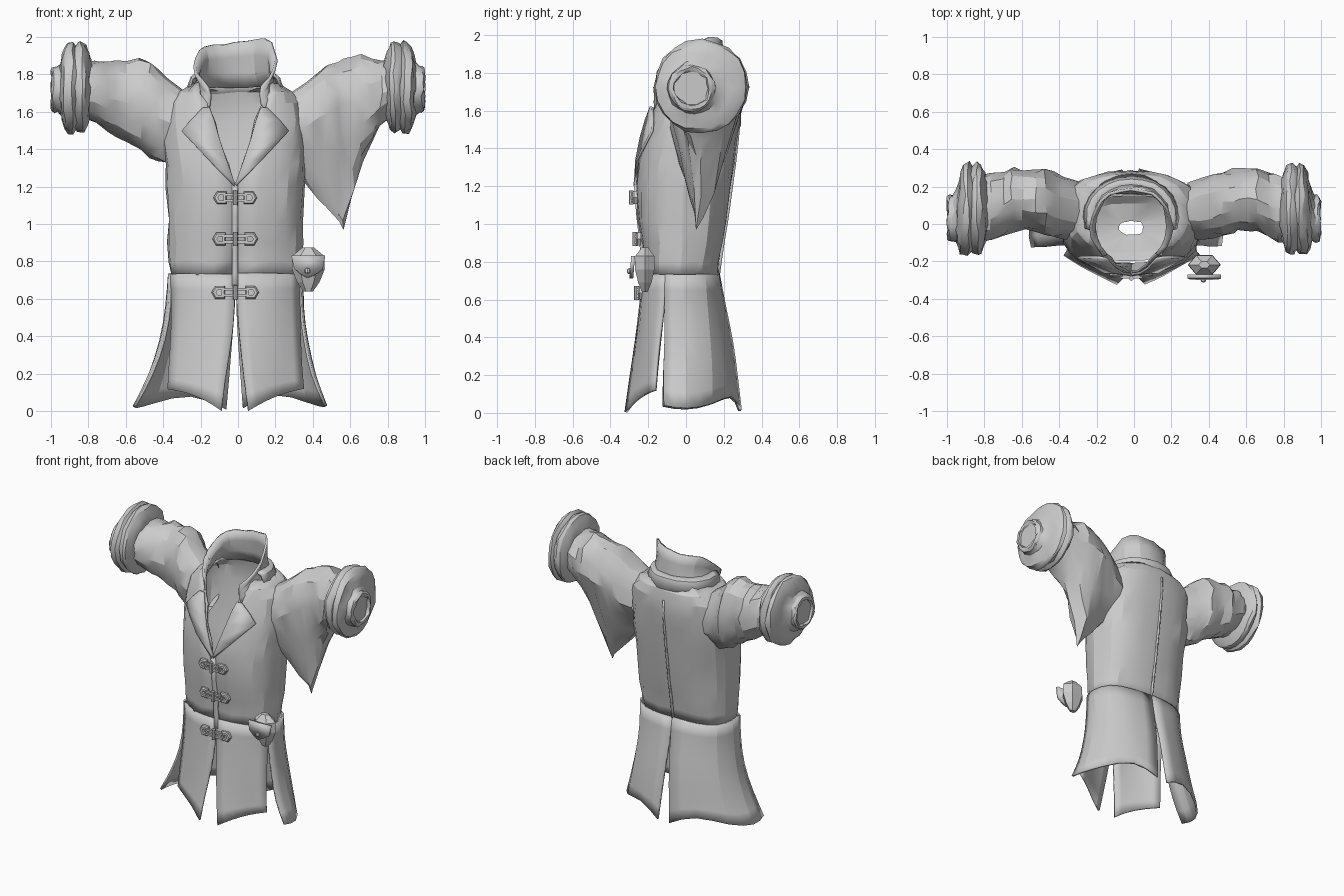
import bpy, bmesh, math, random
from mathutils import Matrix

if "Cube" in bpy.data.objects:
    bpy.data.objects.remove(bpy.data.objects["Cube"])
random.seed(4)
CX = -0.015            # the coat hangs slightly off centre


def finish(name, bm, solid=0, sub=0, angle=28):
    bmesh.ops.recalc_face_normals(bm, faces=bm.faces)
    me = bpy.data.meshes.new(name)
    bm.to_mesh(me)
    bm.free()
    ob = bpy.data.objects.new(name, me)
    bpy.context.collection.objects.link(ob)
    if sub:
        m = ob.modifiers.new("sub", 'SUBSURF')
        m.levels = m.render_levels = sub
        m.boundary_smooth = 'PRESERVE_CORNERS'
    if solid:
        m = ob.modifiers.new("thickness", 'SOLIDIFY')
        m.thickness, m.offset = solid, 0
    bpy.ops.object.select_all(action='DESELECT')
    ob.select_set(True)
    bpy.context.view_layer.objects.active = ob
    bpy.ops.object.shade_smooth_by_angle(angle=math.radians(angle))
    return ob


def grid(name, rows, closed=False, jitter=0.0, caps=False, **kw):
    """Skin a list of point rows; closed joins each row into a ring."""
    bm = bmesh.new()
    j = lambda: random.uniform(-jitter, jitter)
    vs = [[bm.verts.new((p[0] + j(), p[1] + j(), p[2] + j())) for p in r] for r in rows]
    n = len(rows[0])
    for a, b in zip(vs, vs[1:]):
        for i in range(n if closed else n - 1):
            k = (i + 1) % n
            bm.faces.new((a[i], a[k], b[k], b[i]))
    if caps:
        bm.faces.new(vs[0])
        bm.faces.new(vs[-1])
    return finish(name, bm, **kw)


def spow(v, p):
    return math.copysign(abs(v) ** p, v)


def oval(t, hw, yf, yb, p=0.8):
    """Rounded-box outline; t = 0 is the front, pi the back."""
    ym = (yf + yb) / 2
    return CX + hw * spow(math.sin(t), p), ym - (yb - yf) / 2 * spow(math.cos(t), p)


# torso shell, open in a V at the chest: z, half width, front y, back y, half gap
torso = [(.725, .338, -.212, .162, .004), (.80, .345, -.22, .172, .004),
         (.90, .35, -.23, .187, .004), (1.02, .352, -.248, .207, .004),
         (1.2, .36, -.258, .232, .006), (1.32, .366, -.245, .248, .035),
         (1.44, .372, -.222, .262, .075), (1.55, .37, -.19, .272, .105),
         (1.64, .35, -.165, .272, .14), (1.70, .30, -.152, .262, .18), (1.745, .225, -.14, .225, .19)]
rows = []
for z, hw, yf, yb, gap in torso:
    t0 = math.asin((gap / hw) ** 1.25)
    rows.append([(*oval(t0 + (2 * math.pi - 2 * t0) * i / 24, hw, yf, yb), z) for i in range(25)])
grid("coat_body", rows, jitter=.007, solid=.014, angle=18)

# lining that closes the coat at the waist
rows = [[(*oval(2 * math.pi * i / 18, .33 * s, -.02 - .18 * s, -.02 + .175 * s), z) for i in range(18)]
        for s, z in ((1, .80), (.75, .76), (.2, .74))]
grid("waist_lining", rows[:-1] + [rows[-1]], closed=True, jitter=.004)

# standing collar, high at the back and falling to the chest
rows = []
for k in range(4):
    f, row = k / 3, []
    for i in range(19):
        t = math.radians(42 + 276 * i / 18)
        back = (1 - math.cos(t)) / 2
        low = 1.56 + .17 * min(1, back * 1.5)
        high = 1.69 + .28 * min(1, back * 1.25)
        x, y = oval(t, .235 - .03 * math.sin(f * math.pi) - .02 * f, -.215, .215 - .03 * f, .95)
        row.append((x, y, low + (high - low) * f + .14 * f * back * x))
    rows.append(row)
grid("collar", rows, jitter=.005, solid=.016, angle=20)
# folded band round the collar base
rows = []
for hw, yb, z in ((.2, .2, 1.80), (.235, .235, 1.78), (.255, .26, 1.71)):
    rows.append([(*oval(math.radians(75 + 210 * i / 14), hw, -.18, yb, .95), z) for i in range(15)])
grid("collar_fold", rows, jitter=.003, solid=.014)

# skirt panels: (x, y, z) rows from waist to hem
front = [[(0, -.224, .735), (.12, -.221, .735), (.25, -.19, .735), (.345, -.11, .735)],
         [(.004, -.238, .56), (.12, -.238, .56), (.25, -.195, .56), (.34, -.115, .58)],
         [(.02, -.258, .38), (.13, -.25, .38), (.26, -.2, .38), (.345, -.135, .4)],
         [(.05, -.29, .18), (.15, -.26, .2), (.265, -.21, .22), (.35, -.15, .23)],
         [(.075, -.32, .008), (.16, -.275, .06), (.265, -.22, .1), (.36, -.165, .12)]]
rear = [[(.345, -.11, .735), (.365, -.02, .735), (.33, .11, .735), (.18, .172, .735), (0, .174, .735)],
        [(.345, -.112, .57), (.37, -.02, .56), (.325, .12, .56), (.18, .19, .56), (.004, .205, .56)],
        [(.365, -.115, .38), (.395, -.01, .38), (.345, .14, .38), (.19, .22, .38), (.012, .24, .38)],
        [(.41, -.12, .19), (.435, 0, .18), (.375, .14, .2), (.2, .24, .22), (.025, .265, .18)],
        [(.475, -.12, .04), (.495, -.01, .012), (.4, .14, .04), (.21, .25, .11), (.04, .285, .015)]]
for side, tag in ((1, "left"), (-1, "right")):
    for part, data in (("front", front), ("back", rear)):
        flare = lambda p: 1 + (.14 * (1 - p[2] / .735) ** 2 if side < 0 and part == "back" else 0)
        grid(f"skirt_{part}_{tag}", [[(CX + side * p[0] * flare(p), p[1], p[2]) for p in r] for r in data],
             jitter=.006, solid=.014, sub=1)

# sleeves: x, top z, bottom z, front y, back y, pinch of the lower edge
right_sleeve = [(.29, 1.71, 1.34, -.08, .22, 0), (.38, 1.79, 1.32, -.08, .25, 0),
                (.43, 1.82, 1.34, -.07, .27, 0), (.47, 1.87, 1.36, -.06, .30, 0),
                (.52, 1.885, 1.39, -.04, .295, 0), (.59, 1.87, 1.43, -.03, .29, 0),
                (.65, 1.88, 1.46, -.04, .30, 0), (.70, 1.865, 1.49, -.06, .285, 0),
                (.76, 1.88, 1.54, -.09, .28, 0), (.83, 1.87, 1.57, -.09, .25, 0)]
left_sleeve = [(.28, 1.70, 1.28, -.08, .22, .3), (.36, 1.75, 1.22, -.08, .25, .5),
               (.42, 1.80, 1.14, -.07, .27, .6), (.47, 1.84, 1.09, -.06, .28, .65),
               (.53, 1.86, 1.01, -.04, .29, .7), (.565, 1.88, .975, -.03, .295, .7),
               (.61, 1.89, 1.14, -.03, .30, .6), (.66, 1.905, 1.33, -.04, .30, .45),
               (.72, 1.88, 1.45, -.07, .275, .2), (.76, 1.875, 1.52, -.1, .27, 0),
               (.83, 1.87, 1.58, -.09, .25, 0)]
for name, side, data in (("sleeve_right", -1, right_sleeve), ("sleeve_left", 1, left_sleeve)):
    rows = []
    for x, zt, zb, yf, yb, pinch in data:
        ring, zm = [], zt - min((zt - zb) / 2, .24)
        for i in range(16):
            a = 2 * math.pi * i / 16
            c, s = math.cos(a), math.sin(a)
            low = max(0, -s)
            y = (yf + yb) / 2 + c * (yb - yf) / 2 * (1 - pinch * low)
            ring.append((side * x, y - .1 * pinch * low, zm + s * ((zt - zm) if s > 0 else (zm - zb))))
        rows.append(ring)
    grid(name, rows, closed=True, jitter=.011, angle=24)

# padded round cuffs ending in a narrow wrist: x, radius
cuff = [(.785, .15), (.80, .20), (.815, .235), (.835, .246), (.853, .238), (.865, .226), (.885, .248),
        (.905, .242), (.925, .222), (.935, .18), (.945, .14), (.965, .125), (.985, .122), (.995, .11),
        (.995, .095), (.98, .088)]
for side, tag in ((1, "left"), (-1, "right")):
    rows = []
    for k, (x, r) in enumerate(cuff):
        f = max(0, min(1, (x - .90) / .06))
        rows.append([(side * x, .082 - .052 * f + r * math.cos(a), 1.728 - .01 * f + r * math.sin(a))
                     for a in (2 * math.pi * i / 20 for i in range(20))])
    cu = grid(f"cuff_{tag}", rows, closed=True, caps=True)
    for v in cu.data.vertices:      # crumple the cloth
        v.co.x = max(-1, min(1, v.co.x + random.uniform(-.008, .008)))
        v.co.y += random.uniform(-.007, .007)
        v.co.z += random.uniform(-.007, .007)

# notched lapels lying on the chest
lapel_out = [(.004, -.272, 1.2), (.145, -.256, 1.345), (.285, -.178, 1.495), (.235, -.176, 1.555), (.17, -.178, 1.62)]
lapel_in = [(.002, -.268, 1.22), (.045, -.262, 1.34), (.085, -.238, 1.46), (.11, -.212, 1.55), (.135, -.185, 1.62)]
for side, tag in ((1, "left"), (-1, "right")):
    grid(f"lapel_{tag}", [[(CX + side * x, y, z) for x, y, z in r] for r in (lapel_in, lapel_out)], solid=.014)


def box(bm, loc, size):
    bmesh.ops.create_cube(bm, size=1, matrix=Matrix.Translation(loc) @ Matrix.Diagonal((*size, 1)))


# raised front placket and back seam
placket = [(-.228, .60), (-.23, .74), (-.238, .9), (-.255, 1.04), (-.268, 1.21)]
seam = [(yb + .009, z) for z, hw, yf, yb, gap in torso[:-2]]
for name, pts, hw in (("front_placket", placket, .016), ("back_seam", seam, .006)):
    grid(name, [[(CX + dx, y, z) for dx in (-hw, hw)] for y, z in pts], solid=.016)

# clasps: two pointed plates with a hole, joined by a toggle bar
for n, (z, y, w) in enumerate(((1.14, -.268, .075), (.92, -.249, .08), (.635, -.239, .085))):
    bm = bmesh.new()
    for side in (1, -1):
        outline = [(.042, 0), (.022, .034), (-.03, .034), (-.03, -.034), (.022, -.034)]
        loops = [[bm.verts.new((CX + side * (w + px * k), y - dy, z + pz * k)) for px, pz in outline]
                 for k, dy in ((1, -.012), (1, .008), (.8, .016), (.4, .016), (.4, -.012))]
        for a, b in zip(loops, loops[1:] + loops[:1]):
            for i in range(5):
                bm.faces.new((a[i], a[(i + 1) % 5], b[(i + 1) % 5], b[i]))
    for dz in (-.016, .016):
        box(bm, (CX, y - .016, z + dz), (w * 1.6, .016, .014))
    bmesh.ops.create_cone(bm, cap_ends=True, segments=8, radius1=.013, radius2=.013, depth=.075,
                          matrix=Matrix.Translation((CX, y - .022, z)))
    finish(f"clasp_{n + 1}", bm)

# belt pouch: faceted bag, pointed flap and stud
rows = [[(.375 + r * math.cos(a), -.218 + .68 * r * math.sin(a), z)
         for a in (math.pi * i / 3 for i in range(6))]
        for z, r in ((.64, .025), (.69, .06), (.76, .088), (.83, .085), (.875, .03))]
grid("pouch_bag", rows, closed=True, caps=True, angle=10)
bm = bmesh.new()
flap = [(.285, .83), (.465, .83), (.452, .755), (.41, .728), (.37, .712), (.33, .735), (.298, .765)]
bm.faces.new([bm.verts.new((x, -.28 - (.83 - z) * .08, z)) for x, z in flap])
finish("pouch_flap", bm, solid=.02)
bm = bmesh.new()
bmesh.ops.create_uvsphere(bm, u_segments=8, v_segments=5, radius=.016,
                          matrix=Matrix.Translation((.37, -.298, .75)))
finish("pouch_stud", bm)
